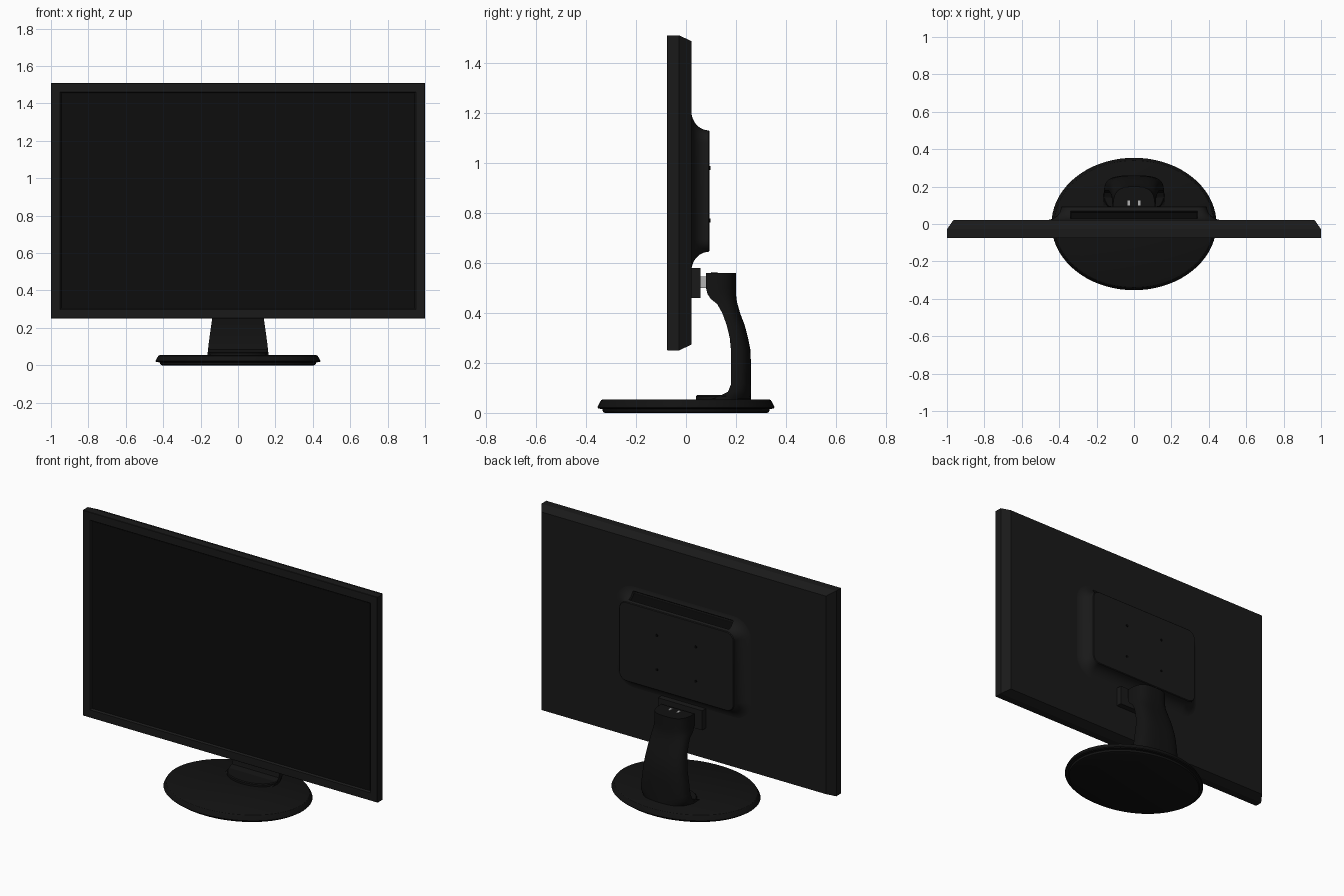
import bpy, bmesh, math
from math import sin, cos, pi, radians

if "Cube" in bpy.data.objects:
    bpy.data.objects.remove(bpy.data.objects["Cube"])


def material(name, v):
    m = bpy.data.materials.new(name)
    m.diffuse_color = (v, v, v, 1)
    m.use_nodes = True
    m.node_tree.nodes["Principled BSDF"].inputs["Base Color"].default_value = m.diffuse_color
    return m


BODY = material("dark_plastic", 0.010)
STAND = material("stand_plastic", 0.006)
GLASS = material("screen_black", 0.004)
VENT = material("vent_black", 0.002)
METAL = material("hinge_metal", 0.45)


def finish(bm, name, mats, angle=35):
    bmesh.ops.recalc_face_normals(bm, faces=bm.faces[:])
    me = bpy.data.meshes.new(name)
    bm.to_mesh(me)
    bm.free()
    ob = bpy.data.objects.new(name, me)
    bpy.context.collection.objects.link(ob)
    for m in mats:
        me.materials.append(m)
    bpy.ops.object.select_all(action='DESELECT')
    ob.select_set(True)
    bpy.context.view_layer.objects.active = ob
    bpy.ops.object.shade_smooth_by_angle(angle=radians(angle))
    return ob


def loft(rings):
    """Skin closed rings of equal length and cap both ends."""
    bm = bmesh.new()
    rows = [[bm.verts.new(p) for p in r] for r in rings]
    n = len(rows[0])
    for a, b in zip(rows, rows[1:]):
        for i in range(n):
            j = (i + 1) % n
            bm.faces.new((a[i], a[j], b[j], b[i]))
    bm.faces.new(rows[0])
    bm.faces.new(rows[-1])
    bmesh.ops.recalc_face_normals(bm, faces=bm.faces[:])
    return bm


def box(name, x, y, z, mat):
    def ring(yy):
        return [(x[0], yy, z[0]), (x[1], yy, z[0]), (x[1], yy, z[1]), (x[0], yy, z[1])]
    return finish(loft([ring(y[0]), ring(y[1])]), name, [mat])


def rect_ring(y, hx, hz, zc, r=0.0, seg=1):
    pts = []
    for k, (sx, sz) in enumerate([(1, 1), (-1, 1), (-1, -1), (1, -1)]):
        for i in range(seg):
            a = (k + (i / (seg - 1) if seg > 1 else 0.5)) * pi / 2
            pts.append((sx * (hx - r) + r * cos(a), y, zc + sz * (hz - r) + r * sin(a)))
    return pts


def ellipse_ring(z, rx, ry, yc=0.0, n=72):
    return [(rx * cos(2 * pi * i / n), yc + ry * sin(2 * pi * i / n), z) for i in range(n)]


# display housing with recessed front opening and chamfered back edge
ZC = 0.88
housing = [(-0.066, 0.945, 0.575), (-0.076, 0.952, 0.582), (-0.076, 0.998, 0.628),
           (-0.074, 1.0, 0.63), (-0.028, 1.0, 0.63), (0.022, 0.965, 0.607)]
finish(loft([rect_ring(y, hx, hz, ZC) for y, hx, hz in housing]), "display_housing", [BODY], 20)
box("screen", (-0.944, 0.944), (-0.068, -0.06), (ZC - 0.574, ZC + 0.574), GLASS)

# raised back cover that flares into the housing with a cove
PZ = 0.887
rings = [rect_ring(0.015, 0.47, 0.323, PZ, 0.13, 9)]
for i in range(11):
    t = i / 10 * pi / 2
    off = 0.08 * (1 - sin(t))
    rings.append(rect_ring(0.021 + 0.069 * (1 - cos(t)), 0.39 + off, 0.243 + off, PZ, 0.05 + off, 9))
rings.append(rect_ring(0.094, 0.386, 0.239, PZ, 0.046, 9))
bm = loft(rings)
# dark vent sunk into the top of the cove
vent = []
for f in bm.faces:
    c = f.calc_center_median()
    if abs(c.x) < 0.01 and c.z > 1.1 and 0.028 < c.y < 0.07 and len(f.verts) == 4:
        vent.append(f)
bmesh.ops.inset_region(bm, faces=vent, thickness=0.004, depth=-0.012)
for f in vent:
    f.material_index = 1
finish(bm, "back_cover", [BODY, VENT])

# mounting screws
for sx in (-1, 1):
    for z in (0.77, 0.98):
        bpy.ops.mesh.primitive_cylinder_add(vertices=16, radius=0.008, depth=0.008,
                                            location=(sx * 0.132, 0.093, z),
                                            rotation=(pi / 2, 0, 0))
        ob = bpy.context.object
        ob.name = "mount_screw"
        ob.data.materials.append(VENT)

# hinge between display and stand
box("hinge_block", (-0.15, 0.15), (0.015, 0.058), (0.46, 0.58), BODY)
for sx in (-1, 1):
    box("hinge_bracket", (sx * 0.028 - 0.006, sx * 0.028 + 0.006), (0.05, 0.125), (0.50, 0.545), METAL)
    box("hinge_tab", (sx * 0.028 - 0.006, sx * 0.028 + 0.006), (0.10, 0.125), (0.54, 0.563), METAL)

# stand neck: rounded-back section swept along its side profile (z, front, back, half width)
profile = [(0.055, 0.10, 0.26, 0.163), (0.07, 0.14, 0.26, 0.162), (0.085, 0.168, 0.26, 0.160),
           (0.115, 0.18, 0.26, 0.157), (0.18, 0.18, 0.26, 0.148), (0.25, 0.18, 0.258, 0.138),
           (0.30, 0.175, 0.248, 0.131), (0.35, 0.163, 0.235, 0.125), (0.40, 0.145, 0.216, 0.120),
           (0.435, 0.125, 0.206, 0.117), (0.455, 0.10, 0.202, 0.116), (0.475, 0.086, 0.20, 0.115),
           (0.50, 0.08, 0.20, 0.114), (0.56, 0.08, 0.20, 0.112)]


def neck_ring(z, f, b, w, n=28):
    pts = []
    for i in range(n + 1):
        t = pi * i / n
        c = cos(t)
        pts.append((math.copysign(abs(c) ** 0.65, c) * w, f + (b - f) * max(sin(t), 0) ** 0.65, z))
    return pts


finish(loft([neck_ring(*p) for p in profile]), "stand_neck", [STAND])

# oval foot plate under the neck
finish(loft([ellipse_ring(0.05, 0.163, 0.11, 0.15), ellipse_ring(0.066, 0.163, 0.11, 0.15),
             ellipse_ring(0.071, 0.158, 0.105, 0.15)]), "neck_foot", [STAND])

# oval base with a stepped underside and sloped rim
base = [(0.0, 0.405, 0.325), (0.004, 0.415, 0.332), (0.016, 0.418, 0.335), (0.017, 0.436, 0.350),
        (0.022, 0.441, 0.354), (0.030, 0.438, 0.351), (0.050, 0.426, 0.340), (0.054, 0.418, 0.333)]
finish(loft([ellipse_ring(*b) for b in base]), "stand_base", [STAND], 30)
